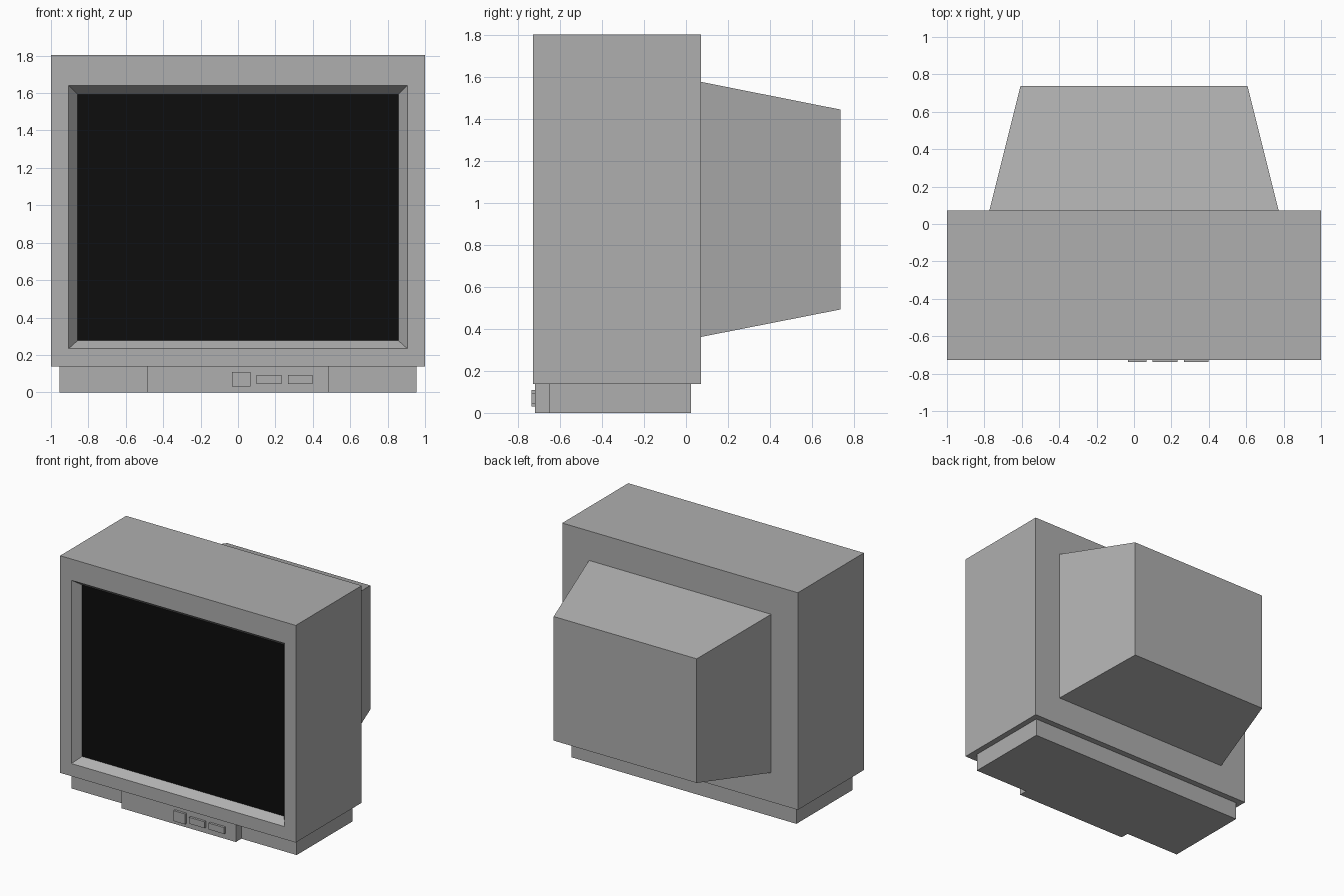
import bpy

if "Cube" in bpy.data.objects:
    bpy.data.objects.remove(bpy.data.objects["Cube"])


def material(name, rgb):
    m = bpy.data.materials.new(name)
    m.diffuse_color = (*rgb, 1.0)
    m.use_nodes = True
    m.node_tree.nodes["Principled BSDF"].inputs["Base Color"].default_value = m.diffuse_color
    return m


GREY = material("casing grey", (0.43, 0.43, 0.43))
BLACK = material("screen black", (0.004, 0.004, 0.004))


def loft(name, rings, mat, cap_start=True, cap_end=True):
    """Join rectangles (half width, z low, z high, y, x centre) in order."""
    verts, faces = [], []
    for hw, z0, z1, y, cx in rings:
        verts += [(cx - hw, y, z0), (cx + hw, y, z0),
                  (cx + hw, y, z1), (cx - hw, y, z1)]
    for r in range(len(rings) - 1):
        for i in range(4):
            a, b = r * 4 + i, r * 4 + (i + 1) % 4
            faces.append((a, a + 4, b + 4, b))
    if cap_start:
        faces.append((0, 1, 2, 3))
    if cap_end:
        n = len(verts)
        faces.append((n - 1, n - 2, n - 3, n - 4))
    mesh = bpy.data.meshes.new(name)
    mesh.from_pydata(verts, [], faces)
    mesh.materials.append(mat)
    mesh.update()
    ob = bpy.data.objects.new(name, mesh)
    bpy.context.collection.objects.link(ob)
    return ob


def box(name, x0, x1, y0, y1, z0, z1):
    hw, cx = (x1 - x0) / 2, (x0 + x1) / 2
    return loft(name, [(hw, z0, z1, y0, cx), (hw, z0, z1, y1, cx)], GREY)


FRONT, BACK, BOTTOM, TOP = -0.728, 0.072, 0.137, 1.803
screen_ring = (0.857, 0.277, 1.593, FRONT + 0.063, 0)

# Main casing: sloped bezel opening, front frame, sides and back
loft("casing", [screen_ring,
                (0.905, 0.234, 1.64, FRONT, 0),
                (1.0, BOTTOM, TOP, FRONT, 0),
                (1.0, BOTTOM, TOP, BACK, 0)], GREY, cap_start=False)

# Recessed screen
loft("screen", [screen_ring], BLACK, cap_end=False)

# Tapered tube housing at the rear
loft("rear_housing", [(0.773, 0.362, 1.577, BACK, 0),
                      (0.607, 0.493, 1.445, 0.737, 0)], GREY)

# Base and the control panel at its front
box("base", -0.955, 0.955, -0.652, 0.025, 0, BOTTOM)
box("control_panel", -0.485, 0.485, -0.719, -0.652, 0, BOTTOM)

# Buttons
for name, x0, x1, z0, z1 in (("power_button", -0.033, 0.067, 0.03, 0.11),
                             ("left_button", 0.10, 0.232, 0.045, 0.094),
                             ("right_button", 0.266, 0.398, 0.045, 0.094)):
    box(name, x0, x1, -0.737, -0.719, z0, z1)
